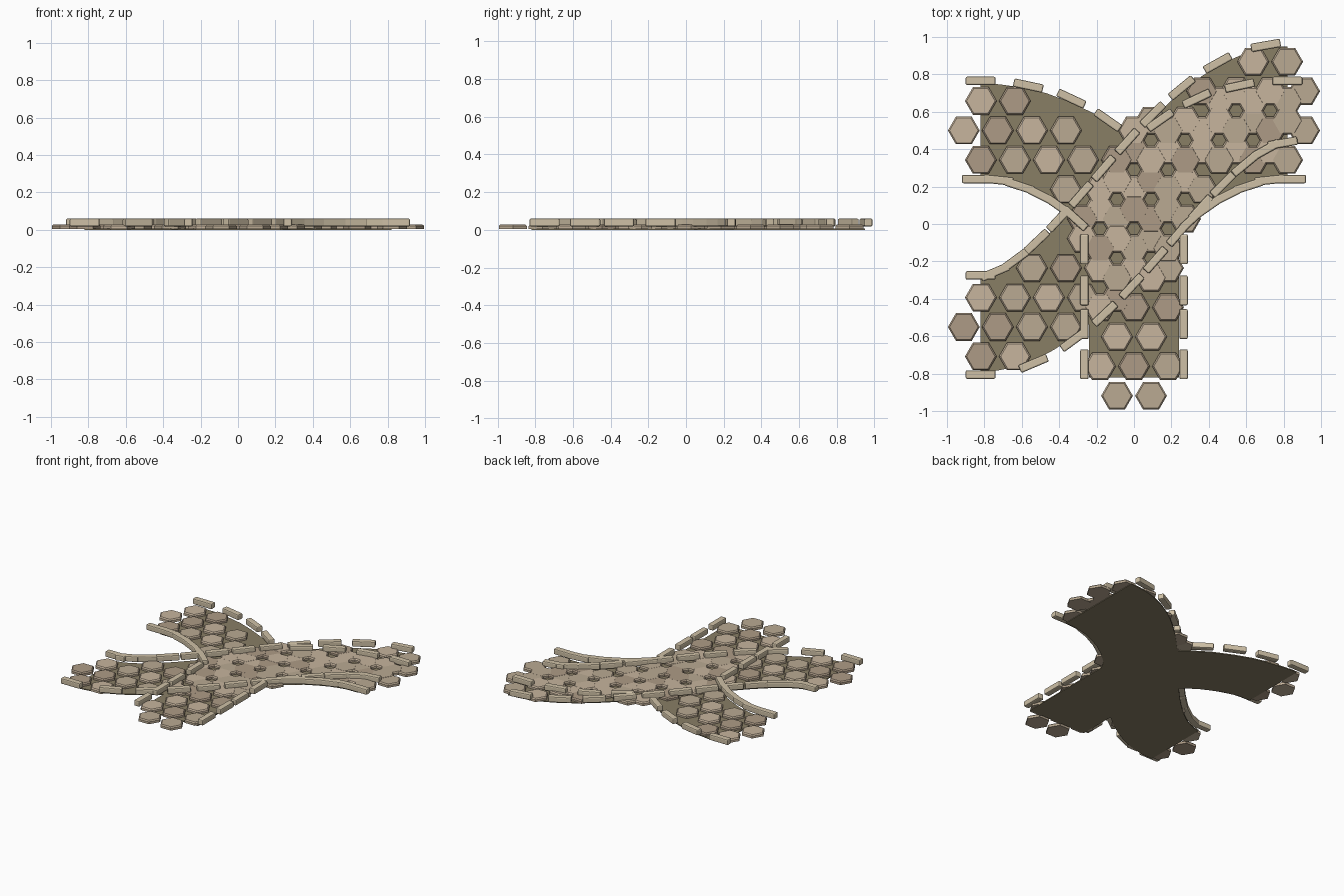
import bpy, bmesh, math, random
from mathutils import Vector

if "Cube" in bpy.data.objects:
    bpy.data.objects.remove(bpy.data.objects["Cube"])

random.seed(4)
S = 0.182                     # tile spacing
ROW = S * math.sqrt(3) / 2


def material(name, rgb):
    m = bpy.data.materials.new(name)
    m.diffuse_color = (*rgb, 1)
    m.use_nodes = True
    m.node_tree.nodes["Principled BSDF"].inputs["Base Color"].default_value = m.diffuse_color
    return m


TILE_MATS = [material("stone_light", (0.57, 0.46, 0.34)),
             material("stone_mid", (0.49, 0.40, 0.29)),
             material("stone_dark", (0.42, 0.33, 0.24))]
BRICK_MAT = material("brick", (0.62, 0.53, 0.38))
BASE_MAT = material("earth", (0.25, 0.21, 0.13))


def to_mesh(bm, name, mat):
    bmesh.ops.recalc_face_normals(bm, faces=bm.faces)
    me = bpy.data.meshes.new(name)
    bm.to_mesh(me)
    bm.free()
    me.materials.append(mat)
    return me


def place(name, me, loc=(0, 0, 0), rot=0):
    o = bpy.data.objects.new(name, me)
    o.location = loc
    o.rotation_euler.z = rot
    bpy.context.collection.objects.link(o)
    return o


def slab(name, outline, z0, z1):
    bm = bmesh.new()
    f = bm.faces.new([bm.verts.new((x, y, z0)) for x, y in outline])
    ext = bmesh.ops.extrude_face_region(bm, geom=[f])
    for v in ext["geom"]:
        if isinstance(v, bmesh.types.BMVert):
            v.co.z = z1
    place(name, to_mesh(bm, name, BASE_MAT))


# Hexagonal tile with a chamfered top edge
def tile_mesh(mat):
    bm = bmesh.new()
    rings = []
    for r, z in ((0.085, 0.004), (0.085, 0.021), (0.076, 0.029)):
        rings.append([bm.verts.new((r * math.cos(k * math.pi / 3),
                                    r * math.sin(k * math.pi / 3), z)) for k in range(6)])
    bm.faces.new(rings[0][::-1])
    bm.faces.new(rings[2])
    for a, b in zip(rings, rings[1:]):
        for k in range(6):
            j = (k + 1) % 6
            bm.faces.new((a[k], a[j], b[j], b[k]))
    return to_mesh(bm, "hex_tile", mat)


# Border brick with bevelled edges
def brick_mesh():
    bm = bmesh.new()
    bmesh.ops.create_cube(bm, size=1)
    bmesh.ops.scale(bm, vec=(0.16, 0.045, 0.042), verts=bm.verts)
    bmesh.ops.bevel(bm, geom=bm.edges[:], offset=0.008, segments=2,
                    profile=0.5, affect='EDGES')
    return to_mesh(bm, "border_brick", BRICK_MAT)


TILES = [tile_mesh(m) for m in TILE_MATS]
BRICK = brick_mesh()


def brick(x, y, deg):
    place("border_brick", BRICK, (x, y, 0.039), math.radians(deg))


def tile_rows(name, y0, rows):
    # each row: (row index, first x, last x) in half spacings
    for n, a, b in rows:
        for k in range(a, b + 1, 2):
            place(name, random.choice(TILES),
                  (k * S / 2, y0 + n * ROW, random.uniform(-0.0007, 0.0007)))


# Fork path tiles (left and right arms meeting the bottom arm)
tile_rows("fork_tile", 0.5, [
    (1, -9, -7), (1, 5, 9), (0, -10, -4), (0, 0, 10), (-1, -9, 9), (-2, -4, 4),
    (-3, -3, 3), (-4, -2, 2), (-5, -1, 1), (-6, -2, 2), (-7, -1, 1),
    (-8, -2, 2), (-9, -1, 1)])
# Diagonal path tiles
tile_rows("diagonal_tile", 0.395, [
    (3, 7, 9), (2, 4, 10), (1, 1, 9), (0, 0, 8), (-1, -1, 3), (-2, -2, 2),
    (-3, -3, 1), (-4, -6, 2), (-5, -9, -1), (-6, -10, -4), (-7, -9, -7)])

# Centre line of the diagonal path
P = [Vector(p) for p in ((-0.82, -0.54), (-0.25, -0.54), (0.25, 0.70), (0.82, 0.70))]


def curve(t):
    u = 1 - t
    p = u**3 * P[0] + 3*u*u*t * P[1] + 3*u*t*t * P[2] + t**3 * P[3]
    d = u*u * (P[1] - P[0]) + 2*u*t * (P[2] - P[1]) + t*t * (P[3] - P[2])
    d.normalize()
    return p, d, Vector((-d.y, d.x))


# Base slabs
samples = [curve(i / 32) for i in range(33)]
slab("diagonal_base", [p + n * 0.25 for p, d, n in samples] +
     [p - n * 0.25 for p, d, n in reversed(samples)], 0, 0.007)
half = [(-0.82, 0.75), (-0.72, 0.747), (-0.6, 0.73), (-0.47, 0.70), (-0.35, 0.655),
        (-0.2, 0.585), (-0.07, 0.5), (0, 0.45), (0, -0.82), (-0.24, -0.82),
        (-0.24, -0.06), (-0.28, 0.01), (-0.36, 0.08), (-0.45, 0.145),
        (-0.53, 0.185), (-0.61, 0.22), (-0.72, 0.248), (-0.82, 0.25)]
slab("left_fork_base", half, 0, 0.007)
slab("right_fork_base", [(-x, y) for x, y in half], 0, 0.007)

# Diagonal border: bricks at equal steps along the centre line, on both sides
fine = [curve(i / 800) for i in range(801)]
lengths = [0.0]
for a, b in zip(fine, fine[1:]):
    lengths.append(lengths[-1] + (b[0] - a[0]).length)
step = (lengths[-1] - 0.07) / 11
for i in range(12):
    k = min(range(801), key=lambda j: abs(lengths[j] - i * step))
    p, d, n = fine[k]
    for side in (0.265, -0.265):
        q = p + n * side
        brick(q.x, q.y, math.degrees(math.atan2(d.y, d.x)))

# Fork borders, mirrored left and right
for s in (-1, 1):
    for x, y, a in ((0.82, 0.765, 0), (0.565, 0.74, 12), (0.335, 0.67, 25), (0.14, 0.555, 35),
                    (0.84, 0.24, 0), (0.725, 0.235, 6), (0.61, 0.203, 18),
                    (0.50, 0.155, 27), (0.40, 0.095, 35), (0.315, 0.03, 42),
                    (0.265, -0.135, 90), (0.265, -0.355, 90),
                    (0.265, -0.535, 90), (0.265, -0.75, 90)):
        brick(s * x, y, s * a)
